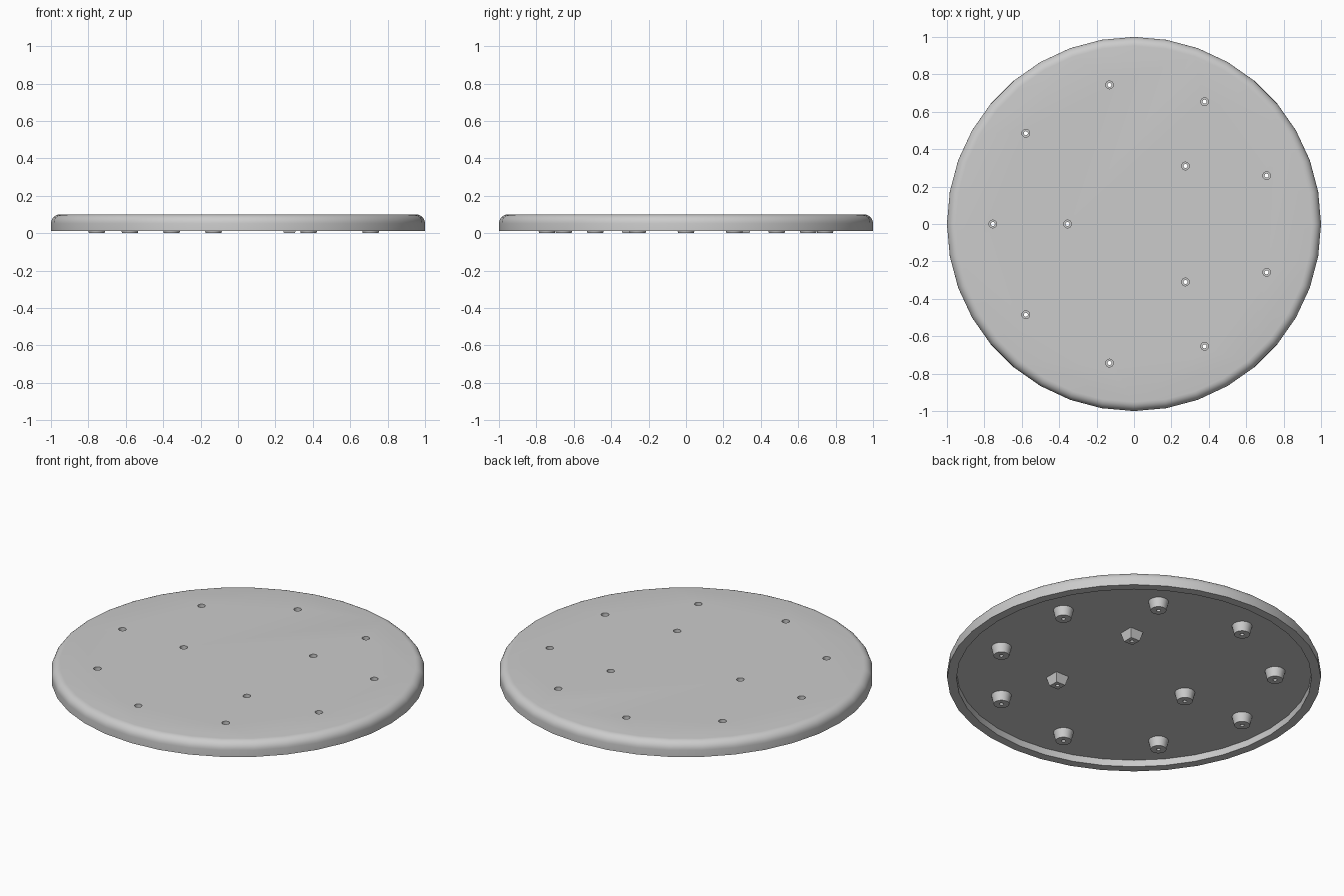
import bpy, bmesh
from math import sin, cos, pi, radians
from mathutils import Matrix, Vector

cube = bpy.data.objects.get("Cube")
if cube:
    bpy.data.objects.remove(cube, do_unlink=True)

TOP, RIM, CEILING = 0.1, 0.012, 0.052
FILLET = 0.048

grey = bpy.data.materials.new("light grey")
grey.use_nodes = True
grey.diffuse_color = (0.6, 0.6, 0.6, 1)
grey.node_tree.nodes["Principled BSDF"].inputs["Base Color"].default_value = (0.6, 0.6, 0.6, 1)


def make_object(name, bm):
    bmesh.ops.recalc_face_normals(bm, faces=bm.faces)
    mesh = bpy.data.meshes.new(name)
    bm.to_mesh(mesh)
    bm.free()
    mesh.materials.append(grey)
    obj = bpy.data.objects.new(name, mesh)
    bpy.context.collection.objects.link(obj)
    return obj


def add_cone(bm, place, low, high, r_low, r_high, sides):
    """Closed frustum between two heights; four-sided ones align with the axes."""
    turn = Matrix.Rotation(pi / 4 if sides == 4 else 0, 4, 'Z')
    move = Matrix.Translation((place[0], place[1], (low + high) / 2))
    bmesh.ops.create_cone(bm, cap_ends=True, segments=sides, radius1=r_low,
                          radius2=r_high, depth=high - low, matrix=move @ turn)


# Tray: rounded upper edge outside, shallow recess underneath
bm = bmesh.new()
profile = [(0.95, CEILING), (0.95, RIM), (1, RIM)]
for i in range(7):
    a = i * pi / 12
    profile.append((1 - FILLET + FILLET * cos(a), TOP - FILLET + FILLET * sin(a)))
verts = [bm.verts.new((r, 0, z)) for r, z in profile]
edges = [bm.edges.new(pair) for pair in zip(verts, verts[1:])]
bmesh.ops.spin(bm, geom=verts + edges, axis=(0, 0, 1), cent=(0, 0, 0),
               angle=2 * pi, steps=36, use_duplicate=False)
bmesh.ops.remove_doubles(bm, verts=bm.verts, dist=0.0005)
bmesh.ops.holes_fill(bm, edges=[e for e in bm.edges if e.is_boundary], sides=0)
tray = make_object("round_tray", bm)

# Positions of the mounting posts: an outer ring and an inner trio
ring = [(0.755 * cos(radians(20 + 40 * k)), 0.755 * sin(radians(20 + 40 * k))) for k in range(9)]
places = [(p, 24) for p in ring + [(-0.355, 0)]]
places += [((0.275, y), 4) for y in (-0.31, 0.31)]

# Tapered posts and the stepped screw holes through them
posts_bm, holes_bm = bmesh.new(), bmesh.new()
for place, sides in places:
    add_cone(posts_bm, place, 0, CEILING, 0.042, 0.054 if sides == 24 else 0.06, sides)
    # stepped bore as one closed lathe
    steps = [(0.011, -0.02), (0.011, 0.04), (0.021, 0.04), (0.021, 0.12)]
    rings = []
    for r, z in steps:
        rings.append([holes_bm.verts.new((place[0] + r * cos(k * pi / 8),
                                          place[1] + r * sin(k * pi / 8), z)) for k in range(16)])
    for a, b in zip(rings, rings[1:]):
        for k in range(16):
            n = (k + 1) % 16
            holes_bm.faces.new((a[k], a[n], b[n], b[k]))
    holes_bm.faces.new(rings[0])
    holes_bm.faces.new(rings[-1])
posts = make_object("mounting_posts", posts_bm)
bores = make_object("screw_bores", holes_bm)
bores.hide_render = True

# Drill the tray and posts, then shade
for obj in (tray, posts):
    drill = obj.modifiers.new("drill", 'BOOLEAN')
    drill.operation, drill.solver, drill.object = 'DIFFERENCE', 'EXACT', bores
    bpy.ops.object.select_all(action='DESELECT')
    bpy.context.view_layer.objects.active = obj
    obj.select_set(True)
    bpy.ops.object.modifier_apply(modifier=drill.name)
    bpy.ops.object.shade_smooth_by_angle(angle=radians(30))
bpy.data.objects.remove(bores, do_unlink=True)
